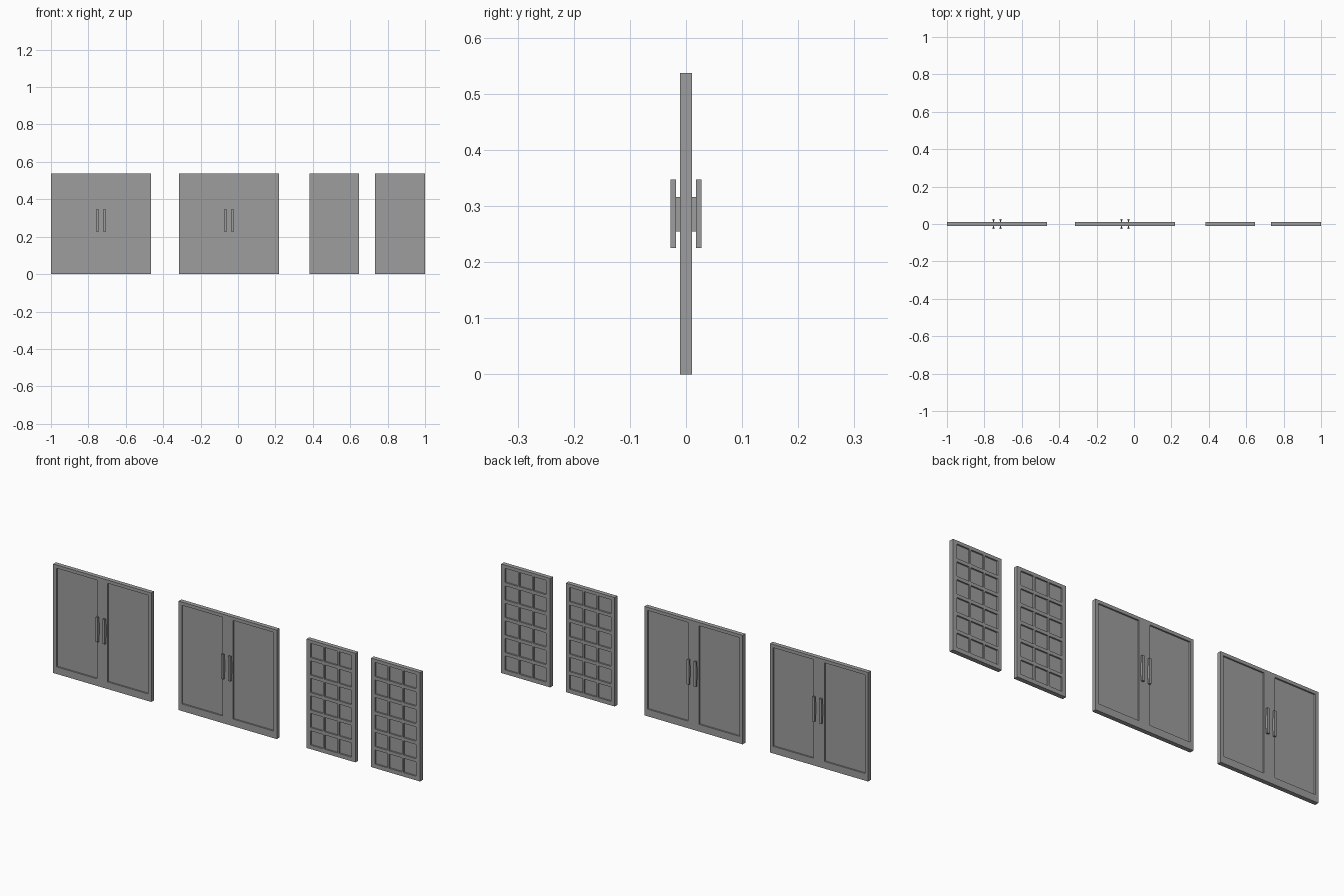
import bpy
import bmesh
from mathutils import Vector

cube = bpy.data.objects.get("Cube")
if cube:
    bpy.data.objects.remove(cube, do_unlink=True)

HEIGHT = 0.537
HALF = 0.0107      # half the frame thickness
RECESS = 0.0075    # how deep each pane sits

grey = bpy.data.materials.new("door grey")
grey.use_nodes = True
colour = (0.34, 0.34, 0.34, 1)
grey.diffuse_color = colour
grey.node_tree.nodes["Principled BSDF"].inputs["Base Color"].default_value = colour


def finish(bm, name):
    bmesh.ops.recalc_face_normals(bm, faces=bm.faces[:])
    mesh = bpy.data.meshes.new(name)
    bm.to_mesh(mesh)
    bm.free()
    mesh.materials.append(grey)
    obj = bpy.data.objects.new(name, mesh)
    bpy.context.scene.collection.objects.link(obj)
    return obj


def cuts(start, cell, gap, count, end):
    """Cut lines across a panel: odd intervals are panes, even ones are bars."""
    lines = [0]
    for i in range(count):
        low = start + i * (cell + gap)
        lines += [low, low + cell]
    return lines + [end]


def panel(name, left, xs, zs):
    """Slab cut into a grid on both sides, with its panes sunk into it."""
    bm = bmesh.new()
    grids = [{(i, k): bm.verts.new((left + x, y, z))
              for i, x in enumerate(xs) for k, z in enumerate(zs)}
             for y in (-HALF, HALF)]
    panes = []
    for g in grids:
        for i in range(len(xs) - 1):
            for k in range(len(zs) - 1):
                f = bm.faces.new((g[i, k], g[i + 1, k], g[i + 1, k + 1], g[i, k + 1]))
                if i % 2 and k % 2:
                    panes.append(f)
    # outer edges joining front and back
    front, back = grids
    partner = {front[key]: back[key] for key in front}
    for e in [e for e in bm.edges if e.is_boundary and e.verts[0] in partner]:
        a, b = e.verts
        bm.faces.new((a, b, partner[b], partner[a]))
    bmesh.ops.recalc_face_normals(bm, faces=bm.faces[:])
    # sink the panes
    for f in bmesh.ops.extrude_discrete_faces(bm, faces=panes)["faces"]:
        side = -1 if f.calc_center_median().y < 0 else 1
        bmesh.ops.translate(bm, verts=f.verts[:], vec=(0, -side * RECESS, 0))
    return finish(bm, name)


def add_box(bm, low, high):
    low, high = Vector(low), Vector(high)
    verts = bmesh.ops.create_cube(bm, size=1)["verts"]
    bmesh.ops.scale(bm, verts=verts, vec=high - low)
    bmesh.ops.translate(bm, verts=verts, vec=(low + high) / 2)


def handle(name, x, side):
    """Upright grip held off the door by a short mount."""
    bm = bmesh.new()
    y0, y1, y2 = (side * v for v in (HALF, 0.018, 0.028))
    add_box(bm, (x - 0.003, min(y0, y1), 0.255), (x + 0.003, max(y0, y1), 0.316))
    add_box(bm, (x - 0.006, min(y1, y2), 0.225), (x + 0.006, max(y1, y2), 0.347))
    finish(bm, name)


# Double doors with a handle pair on each side
DOOR_WIDTH = 0.535
door_x = cuts(0.017, 0.221, 0.059, 2, DOOR_WIDTH)
door_z = cuts(0.035, 0.486, 0, 1, HEIGHT)
for label, left in (("first", -1.0), ("second", -0.316)):
    panel(label + "_double_door", left, door_x, door_z)
    for face, side in (("front", -1), ("back", 1)):
        for hand, offset in (("right", -0.019), ("left", 0.019)):
            handle(f"{label}_door_{face}_{hand}_handle",
                   left + DOOR_WIDTH / 2 + offset, side)

# Lattice windows, three panes wide and six high
window_x = cuts(0.0215, 0.069, 0.0085, 3, 0.267)
window_z = cuts(0.02, 0.07, 0.0162, 6, HEIGHT)
for label, left in (("first", 0.381), ("second", 0.733)):
    panel(label + "_lattice_window", left, window_x, window_z)
